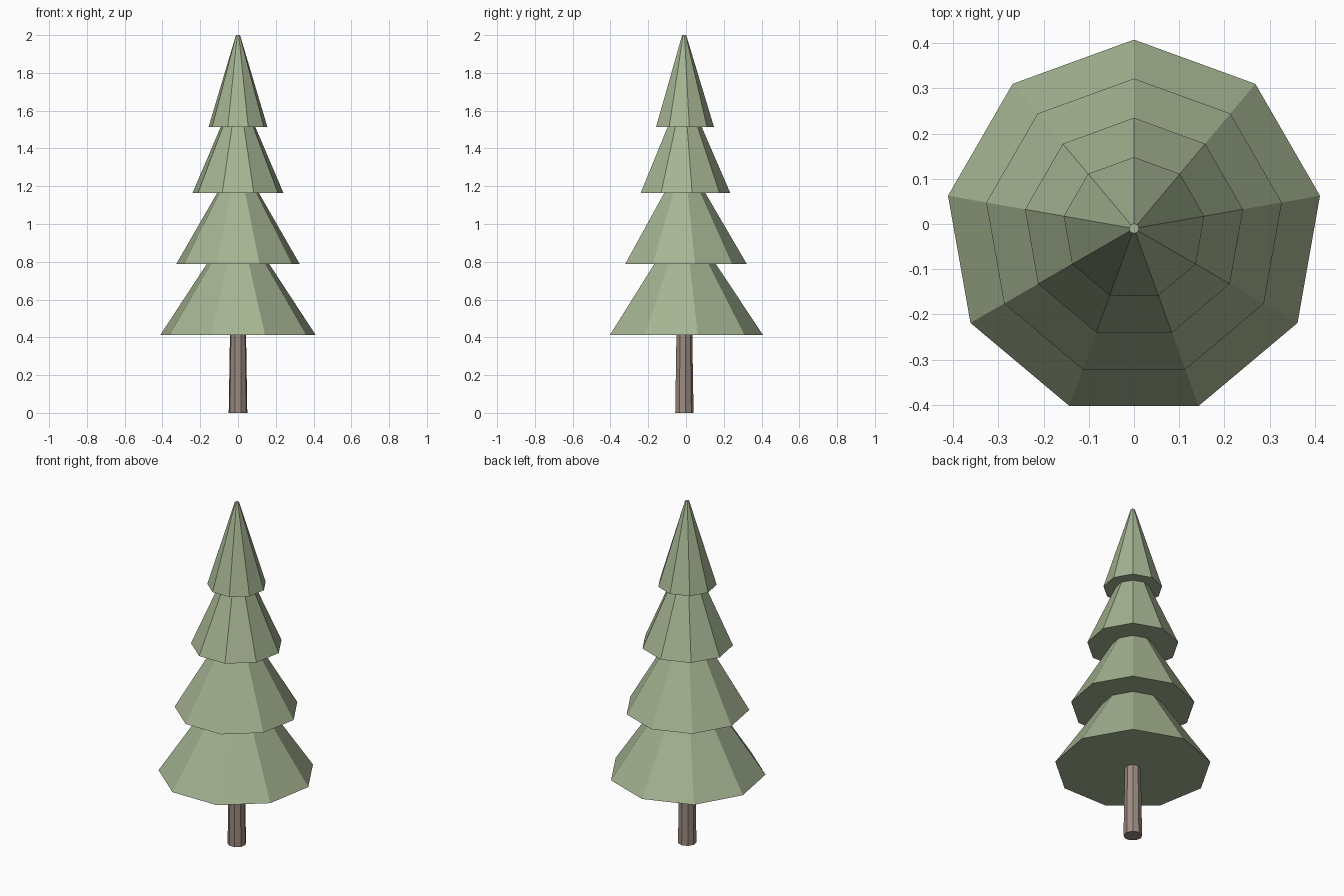
import bpy

# Remove the default cube
if "Cube" in bpy.data.objects:
    bpy.data.objects.remove(bpy.data.objects["Cube"], do_unlink=True)

SIDES = 9
CENTRE_Y = -0.01


def make_material(name, rgb):
    mat = bpy.data.materials.new(name)
    mat.use_nodes = True
    colour = (*rgb, 1.0)
    mat.diffuse_color = colour
    mat.node_tree.nodes["Principled BSDF"].inputs["Base Color"].default_value = colour
    return mat


def make_frustum(name, z_low, z_high, r_low, r_high, mat):
    """Nine-sided flat-shaded frustum with a corner towards the back."""
    bpy.ops.mesh.primitive_cone_add(
        vertices=SIDES, radius1=r_low, radius2=r_high, depth=z_high - z_low,
        location=(0, CENTRE_Y, (z_low + z_high) / 2))
    obj = bpy.context.object
    obj.name = name
    obj.data.materials.append(mat)
    return obj


needles = make_material("sage green", (0.376, 0.456, 0.287))
bark = make_material("grey brown bark", (0.328, 0.258, 0.212))

# Trunk, reaching just inside the lowest tier
make_frustum("trunk", 0, 0.43, 0.05, 0.043, bark)

# Foliage tiers: base height, base radius, radius where the next tier begins
tiers = [
    ("bottom_tier", 0.412, 0.418, 0.168),
    ("lower_middle_tier", 0.788, 0.332, 0.113),
    ("upper_middle_tier", 1.163, 0.245, 0.093),
    ("top_tier", 1.514, 0.158, 0.011),
]
tops = [tier[1] for tier in tiers[1:]] + [2.0]
OVERLAP = 0.02
for (name, z_low, r_low, r_high), z_high in zip(tiers, tops):
    # Continue each slope slightly up into the tier above it
    extra = 0 if name == "top_tier" else OVERLAP
    slope = (r_high - r_low) / (z_high - z_low)
    make_frustum(name, z_low, z_high + extra, r_low, r_high + slope * extra, needles)
